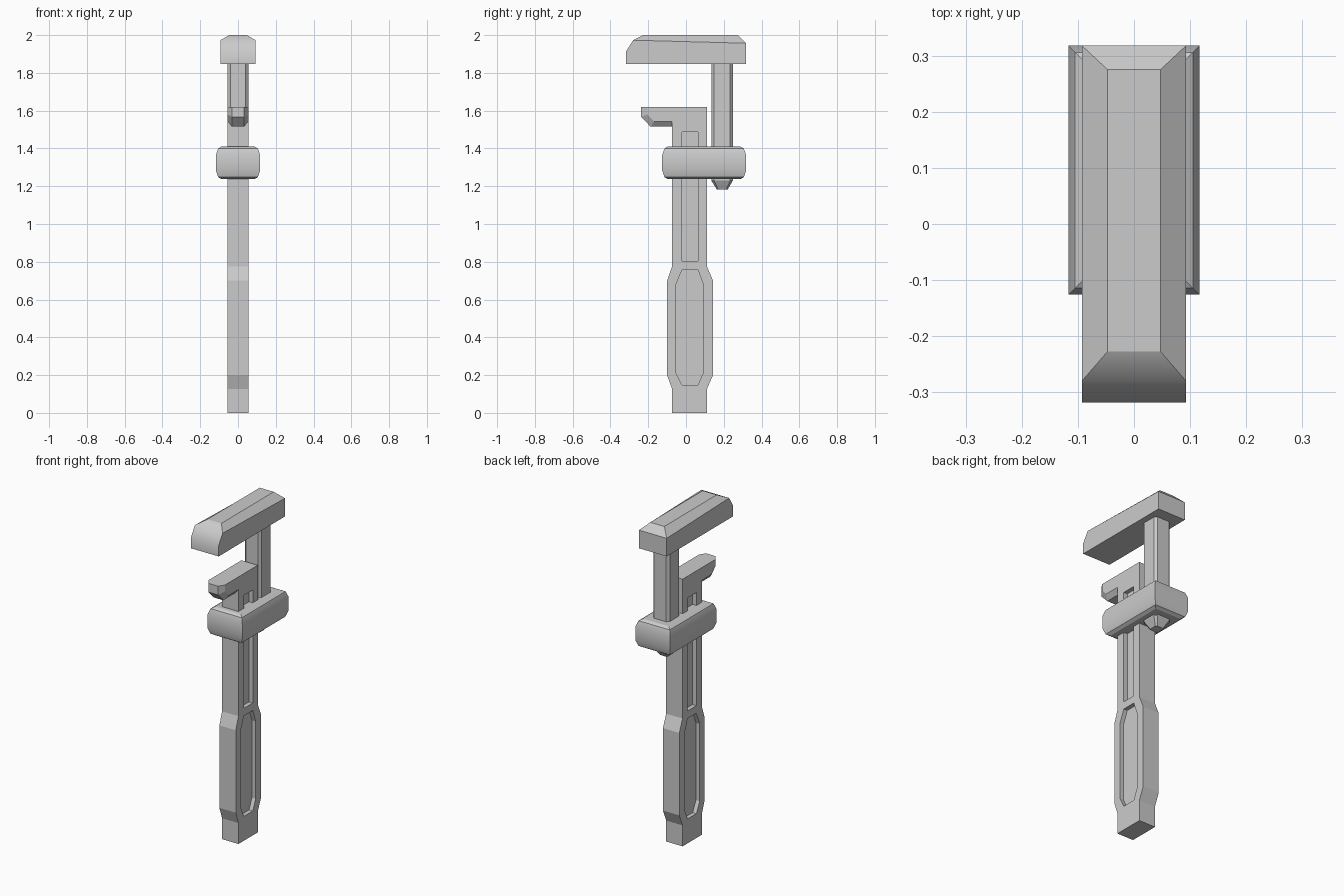
import bpy, bmesh

if "Cube" in bpy.data.objects:
    bpy.data.objects.remove(bpy.data.objects["Cube"])


def finish(name, bm):
    bmesh.ops.recalc_face_normals(bm, faces=bm.faces)
    me = bpy.data.meshes.new(name)
    bm.to_mesh(me)
    bm.free()
    ob = bpy.data.objects.new(name, me)
    bpy.context.collection.objects.link(ob)
    return ob


def loft(name, loops):
    """Join closed loops with the same point count and cap both ends."""
    bm = bmesh.new()
    rings = [[bm.verts.new(p) for p in loop] for loop in loops]
    for a, b in zip(rings, rings[1:]):
        n = len(a)
        for i in range(n):
            bm.faces.new((a[i], a[(i + 1) % n], b[(i + 1) % n], b[i]))
    bm.faces.new(rings[0])
    bm.faces.new(rings[-1])
    return finish(name, bm)


def prism(name, profile, x0, x1):
    """Extrude a (y, z) profile along x."""
    return loft(name, [[(x, y, z) for y, z in profile] for x in (x0, x1)])


def rect(x, y0, y1, z, c=0.0):
    """Horizontal rectangle loop, with cut corners when c > 0."""
    if not c:
        return [(-x, y0, z), (x, y0, z), (x, y1, z), (-x, y1, z)]
    return [(-x + c, y0, z), (x - c, y0, z), (x, y0 + c, z), (x, y1 - c, z),
            (x - c, y1, z), (-x + c, y1, z), (-x, y1 - c, z), (-x, y0 + c, z)]


def cut(target, cutter):
    mod = target.modifiers.new("recess", 'BOOLEAN')
    mod.operation = 'DIFFERENCE'
    mod.solver = 'EXACT'
    mod.object = cutter
    bpy.context.view_layer.objects.active = target
    bpy.ops.object.modifier_apply(modifier=mod.name)
    bpy.data.objects.remove(cutter, do_unlink=True)


W = 0.055       # half thickness of the handle
DEPTH = 0.025   # depth of the side recesses

# Handle with swollen grip
handle = prism("handle", [
    (-0.074, 0), (0.111, 0), (0.111, 0.127), (0.143, 0.20), (0.143, 0.70),
    (0.111, 0.775), (0.111, 1.62), (-0.074, 1.62), (-0.074, 0.775),
    (-0.10, 0.70), (-0.10, 0.20), (-0.074, 0.127)], -W, W)

# Grip panel and long slot sunk into both sides
grip_panel = [(-0.021, 0.148), (0.063, 0.148), (0.091, 0.212), (0.091, 0.68),
              (0.063, 0.757), (-0.021, 0.757), (-0.053, 0.68), (-0.053, 0.212)]
slot = [(-0.021, 0.803), (0.063, 0.803), (0.063, 1.488), (-0.021, 1.488)]
for profile in (grip_panel, slot):
    for s in (-1, 1):
        cut(handle, prism("recess_cutter", profile, s * (W - DEPTH), s * 0.1))

# Lower jaw: a convex block with chamfered nose and underside
outer = [(-0.238, 1.62), (-0.238, 1.567), (-0.187, 1.515), (-0.074, 1.515)]
inner = [(-0.204, 1.62), (-0.204, 1.58), (-0.168, 1.543), (-0.074, 1.543),
         (-0.074, 1.62)]
bm = bmesh.new()
for x, pts in ((0.032, outer), (W, inner)):
    for y, z in pts:
        for s in (-1, 1):
            bm.verts.new((s * x, y, z))
bmesh.ops.convex_hull(bm, input=bm.verts)
bmesh.ops.dissolve_limit(bm, angle_limit=0.02, verts=bm.verts, edges=bm.edges)
finish("lower_jaw", bm)

# Collar with softened top and bottom rims
levels = [(1.237, 0.030), (1.248, 0.012), (1.283, 0), (1.365, 0),
          (1.400, 0.012), (1.410, 0.030)]
collar = loft("collar", [rect(0.117 - i, -0.126 + i, 0.318 - i, z)
                         for z, i in levels])
bpy.ops.object.select_all(action='DESELECT')
collar.select_set(True)
bpy.context.view_layer.objects.active = collar
bpy.ops.object.shade_smooth_by_angle(angle=0.49)

# Sliding post with cut corners and a tapered lower end
loft("post", [rect(0.028, 0.163, 0.221, 1.183, 0.008),
              rect(W, 0.134, 0.248, 1.230, 0.014),
              rect(W, 0.134, 0.248, 1.85, 0.014)])

# Upper jaw: hammer-like head with sloped top and rounded nose
head = loft("upper_jaw", [
    rect(0.093, -0.318, 0.318, 1.847),
    rect(0.093, -0.318, 0.318, 1.913),
    [(-0.093, -0.28, 1.973), (0.093, -0.28, 1.973),
     (0.093, 0.318, 1.957), (-0.093, 0.318, 1.957)],
    rect(0.047, -0.227, 0.275, 2.0)])
for f in head.data.polygons:
    f.use_smooth = f.normal.y < -0.3
